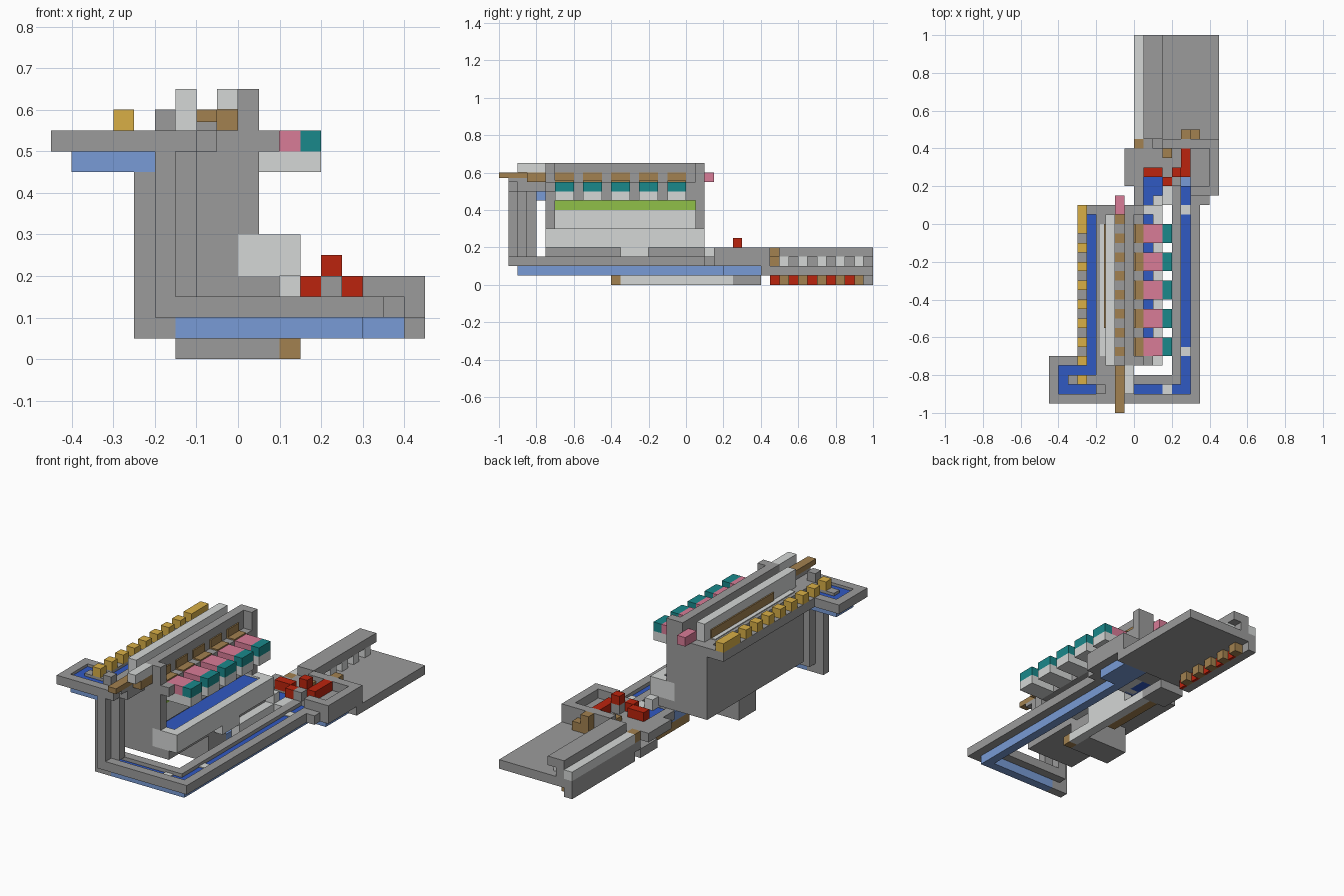
import bpy

old = bpy.data.objects.get("Cube")
if old:
    bpy.data.objects.remove(old, do_unlink=True)

UNIT = 0.05  # one building block


def material(name, r, g, b):
    mat = bpy.data.materials.new(name)
    mat.use_nodes = True
    mat.diffuse_color = (r, g, b, 1)
    mat.node_tree.nodes["Principled BSDF"].inputs["Base Color"].default_value = (r, g, b, 1)
    return mat


grey = material("stone grey", .33, .33, .33)
light = material("light grey", .66, .68, .67)
gold = material("gold", .69, .43, .062)
brown = material("wood brown", .36, .22, .08)
ice = material("ice blue", .19, .33, .67)
water = material("water blue", .03, .1, .54)
pink = material("pink", .69, .2, .31)
teal = material("teal", .01, .25, .26)
red = material("red", .5, .017, .004)
green = material("green", .28, .53, .065)


def box(name, mat, xs, ys, zs):
    """Axis-aligned block; ranges are given in building blocks."""
    corners = [(x * UNIT, y * UNIT, z * UNIT) for x in xs for y in ys for z in zs]
    faces = [(0, 1, 3, 2), (4, 6, 7, 5), (0, 4, 5, 1), (2, 3, 7, 6), (0, 2, 6, 4), (1, 5, 7, 3)]
    mesh = bpy.data.meshes.new(name)
    mesh.from_pydata(corners, [], faces)
    mesh.materials.append(mat)
    obj = bpy.data.objects.new(name, mesh)
    bpy.context.scene.collection.objects.link(obj)
    return obj


# Rear platform with its side wall
box("platform_floor", grey, (1, 9), (9, 20), (1, 2))
box("platform_side", grey, (0, 1), (9, 20), (0, 2))
box("platform_side_cap", light, (0, 1), (9, 20), (2, 3))
box("platform_wall_top", grey, (1, 3), (9, 20), (3, 4))
box("platform_wall_core", grey, (1, 2), (9, 20), (2, 3))
for y in range(9, 19, 2):
    box("red_lamp", red, (1, 1.3), (y, y + 1), (0, 1))
    box("wood_block", brown, (1, 2), (y + 1, y + 2), (0, 1))
    box("wall_tooth", light, (2, 3), (y + 1, y + 2), (2, 3))
box("platform_step_low", brown, (5, 7), (9, 10), (2, 3))
box("platform_step_high", brown, (5, 6), (9, 10), (3, 4))

# Junction between platform and channel
box("junction_wall_outer", grey, (8, 9), (3, 9), (2, 4))
box("junction_wall_front", grey, (7, 8), (2, 8), (2, 3))
box("junction_floor_right", grey, (6, 7), (4, 8), (2, 3))
box("junction_wall_back", grey, (3, 8), (8, 9), (2, 4))
box("junction_ledge", grey, (6, 8), (3, 4), (3, 4))
box("junction_left", grey, (-1, 0), (4, 8), (2, 3))
box("junction_left_floor", grey, (0, 5), (5, 8), (2, 3))
box("junction_left_step", grey, (1, 2), (7, 9), (2, 3))
box("junction_pillar", grey, (4, 5), (4, 6), (3, 4))
box("junction_post", brown, (0, 1), (8, 9), (2, 3))
box("junction_post_base", grey, (0, 9), (8, 9), (1, 2))
box("junction_knob", brown, (3, 4), (7, 8), (3, 3.5))
box("junction_water", water, (1, 3), (2, 5), (2, 2.8))
box("junction_edge", grey, (0, 1), (2, 5), (2, 3))
box("junction_light_block", light, (2, 3), (2, 3), (2, 4))
box("junction_light_bar", light, (3, 4), (2, 5), (2, 3))
box("junction_ice", ice, (5, 8), (4, 8), (1, 2))
box("red_block_left", red, (1, 3), (5, 6), (3, 4))
box("red_block_mid", red, (3, 4), (4, 5), (3, 4))
box("red_block_top", red, (4, 5), (5, 6), (4, 5))
box("red_block_right", red, (5, 6), (5, 8), (3, 4))

# Lower water channel, an L around the tower
box("channel_outer_side", grey, (6, 7), (-19, 4), (2, 3))
box("channel_inner_side", grey, (4, 5), (-17, 4), (2, 3))
box("channel_front", grey, (-4, 6), (-19, -18), (2, 3))
box("channel_front_inner", grey, (-4, 4), (-17, -16), (2, 3))
box("channel_ice_side", ice, (5, 6), (-18, 4), (1, 2))
box("channel_ice_front", ice, (-3, 5), (-18, -17), (1, 2))
box("channel_water_side", water, (5, 6), (-18, 4), (2, 2.6))
box("channel_water_front", water, (-3, 5), (-18, -17), (2, 2.6))
for x, y in ((5, 1), (5, -14), (3, -18)):
    box("channel_float", light, (x, x + 1), (y, y + 1), (2.6, 2.7))

# Corner lift: four poles around a column of water
for x, y in ((-4, -19), (-3, -18), (-4, -17)):
    box("lift_pole", grey, (x, x + 1), (y, y + 1), (3, 10))
box("lift_pole_outer", grey, (-5, -4), (-18, -17), (1, 9))
box("lift_base", grey, (-4, -3), (-18, -17), (1, 2))
box("lift_water", water, (-4, -3), (-18, -17), (2, 9))

# Upper arm with its ring of water
box("arm_front", grey, (-9, -2), (-19, -18), (10, 11))
box("arm_left", grey, (-9, -8), (-18, -14), (10, 11))
box("arm_back", grey, (-8, -5), (-15, -14), (10, 11))
box("arm_core", grey, (-7, -4), (-17, -16), (10, 11))
box("arm_right", grey, (-4, -1), (-18, -15), (10, 11))
box("arm_ice", ice, (-8, -4), (-18, -15), (9, 10))
box("arm_water_front", water, (-8, -4), (-18, -17), (10, 10.7))
box("arm_water_left", water, (-8, -7), (-17, -16), (10, 10.7))
box("arm_water_back", water, (-8, -4), (-16, -15), (10, 10.7))
box("arm_knob", grey, (-4, -3), (-18, -17), (11, 12))

# Upper channel with gold blocks on its rim
box("upper_rim", grey, (-6, -5), (-15, 2), (10, 11))
box("upper_end", grey, (-5, -3), (1, 2), (10, 11))
box("upper_water", water, (-5, -4), (-15, 1), (10.1, 10.7))
box("upper_floor", grey, (-5, -4), (-15, 1), (10, 10.1))
box("gold_bar", gold, (-6, -5), (-1, 2), (11, 12))
for y in range(-17, -2, 2):
    box("gold_block", gold, (-6, -5), (y, y + 1), (11, 12))

# Central tower
box("tower_left_wall", grey, (-4, -3), (-15, 2), (3, 11))
box("tower_body", grey, (-3, 0), (-15, 2), (3, 11))
box("tower_left_parapet", light, (-3, -2), (-15, 1), (11, 13))
box("tower_left_sill", light, (-3.6, -3), (-14, 0), (11, 11.1))
box("tower_parapet_panel", brown, (-3.15, -3), (-11, 0), (11, 12))
box("tower_right_parapet", grey, (-1, 0), (-15, 2), (11, 13))
for y in (-15, 1):
    box("tower_post", grey, (0, 1), (y, y + 1), (6, 13))
box("tower_beam", light, (-1, 0), (-18, -15), (12, 13))
box("tower_beam_wood", brown, (-1, 0), (-17, -15), (11, 12))
box("tower_spout", brown, (-2, -1), (-20, -15), (11.4, 12))
box("tower_spout_base", grey, (-2, -1), (-19, -15), (11, 11.4))
box("tower_rear_block", pink, (-2, -1), (1, 3), (11, 12))
box("tower_panel", light, (0, .2), (-14, 1), (6, 8))
box("tower_green_strip", green, (0, .2), (-14, 1), (8, 9))
box("tower_shelf", grey, (0, 1), (-14, 1), (9, 11))
box("tower_front_knob", grey, (1, 2), (-15, -14), (10, 11))

# Row of five outlets along the shelf
for y in range(-14, 0, 3):
    span = (y, y + 2)
    box("outlet_base", light, (1, 4), span, (9, 10))
    box("outlet_top", pink, (1, 3), span, (10, 11))
    box("outlet_tip", teal, (3, 4), span, (10, 11))
    box("outlet_flap", brown, (0, 1), span, (11, 11.15))
    box("outlet_plate", brown, (0, .15), span, (11, 12))
for y in range(-14, 1, 2):
    box("walkway_plate", brown, (-2, -1), (y, y + 1), (11, 11.15))

# Trough under the outlets
box("trough_floor", light, (0, 3), (-15, 2), (4, 5))
box("trough_side", light, (2, 3), (-15, 2), (5, 6))
for y in (-15, 1):
    box("trough_end", light, (0, 2), (y, y + 1), (5, 6))
box("trough_water", water, (0, 2), (-14, 1), (5, 5.8))
box("trough_foot", grey, (0, 2), (-15, 2), (3, 4))
box("trough_spout", light, (2, 3), (-7, -4), (3, 4))

# Duct hanging under the tower
box("duct_box", grey, (-3, 2), (-8, -5), (0, 3))
box("duct_cap", brown, (2, 3), (-8, -7), (0, 1))
box("duct_bar", light, (2, 3), (-7, 5), (0, 1))
box("duct_cover", light, (2, 3), (-4, 2), (1, 3))
box("duct_ice", ice, (1, 2), (-5, 1), (1, 2))
box("duct_wood", brown, (1, 2), (-2, 5), (0, 1))
box("duct_rear", grey, (0, 3), (5, 8), (0, 1))
